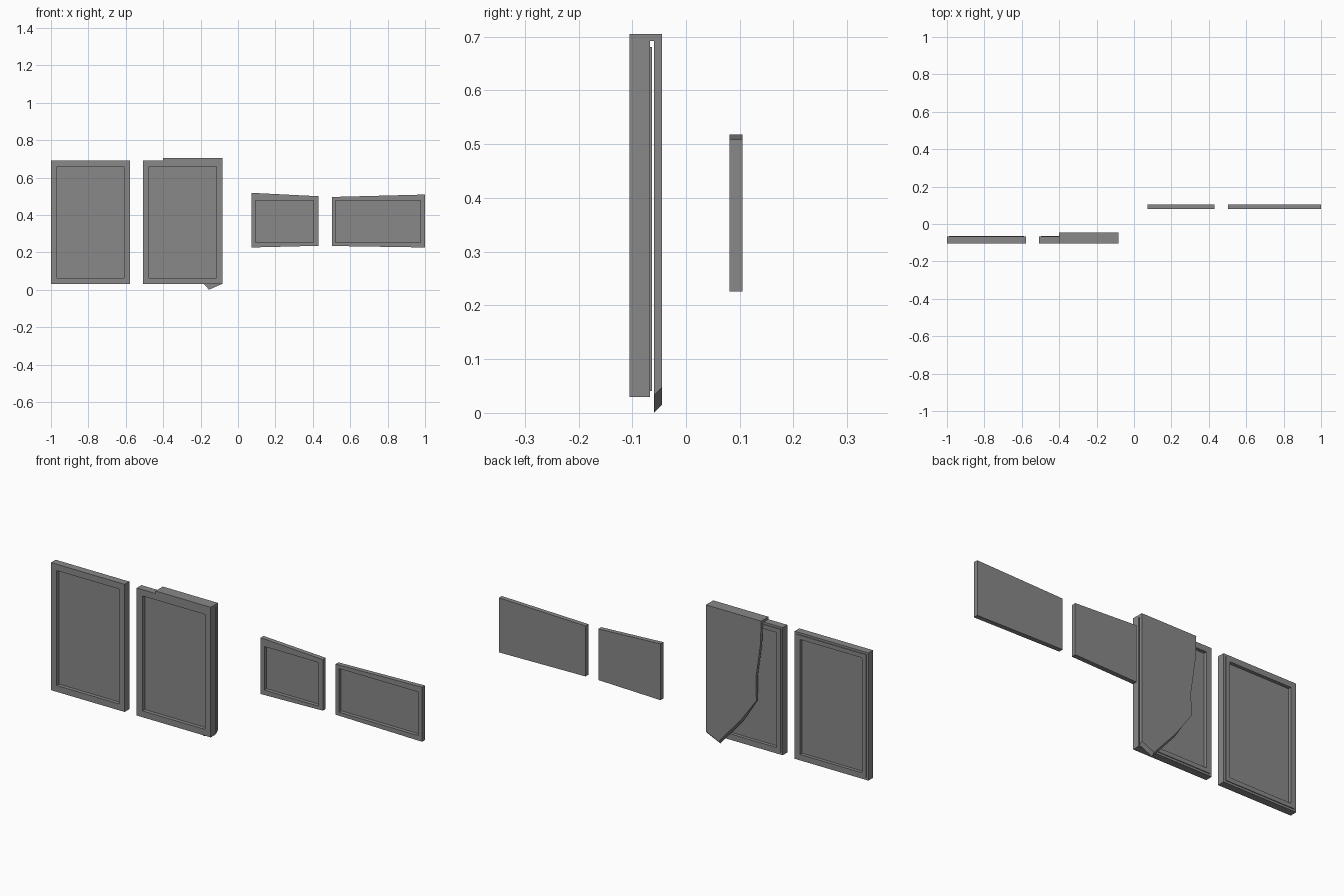
import bpy
import bmesh

cube = bpy.data.objects.get("Cube")
if cube:
    bpy.data.objects.remove(cube, do_unlink=True)

grey = bpy.data.materials.new("stone grey")
grey.use_nodes = True
COLOUR = (0.25, 0.25, 0.25, 1)
grey.diffuse_color = COLOUR
grey.node_tree.nodes["Principled BSDF"].inputs["Base Color"].default_value = COLOUR


def rect(x0, x1, z0, z1, inset=0):
    return [(x0 + inset, z0 + inset), (x1 - inset, z0 + inset),
            (x1 - inset, z1 - inset), (x0 + inset, z1 - inset)]


def loft(name, rings, closed=False):
    """Join (outline, y) rings with quads; cap the ends or close into a loop."""
    bm = bmesh.new()
    loops = [[bm.verts.new((x, y, z)) for x, z in outline] for outline, y in rings]
    pairs = list(zip(loops, loops[1:]))
    if closed:
        pairs.append((loops[-1], loops[0]))
    else:
        bm.faces.new(loops[0])
        bm.faces.new(loops[-1])
    for a, b in pairs:
        n = len(a)
        for i in range(n):
            j = (i + 1) % n
            bm.faces.new((a[i], a[j], b[j], b[i]))
    bmesh.ops.recalc_face_normals(bm, faces=bm.faces)
    mesh = bpy.data.meshes.new(name)
    bm.to_mesh(mesh)
    bm.free()
    mesh.materials.append(grey)
    obj = bpy.data.objects.new(name, mesh)
    bpy.context.scene.collection.objects.link(obj)
    return obj


FRONT, BODY_BACK, LIP_BACK = -0.105, -0.067, -0.063
BOTTOM, TOP = 0.03, 0.692


# Two tall picture frames with a stepped back lip and a thin panel inside
def picture_frame(name, x0, x1):
    outer = rect(x0, x1, BOTTOM, TOP)
    lip = rect(x0, x1, BOTTOM, TOP, 0.011)
    inner = rect(x0, x1, BOTTOM, TOP, 0.033)
    loft(name + "_frame", [(outer, FRONT), (outer, BODY_BACK), (lip, BODY_BACK),
                           (lip, LIP_BACK), (inner, LIP_BACK), (inner, FRONT)], closed=True)
    loft(name + "_panel", [(inner, -0.086), (inner, -0.08)])


picture_frame("plain_picture", -1.0, -0.577)
picture_frame("covered_picture", -0.508, -0.083)

# Torn sheet hanging behind the second frame, hooked over its top
tear = [(-0.083, 0.705), (-0.4, 0.705), (-0.395, 0.58), (-0.37, 0.405), (-0.372, 0.285)]
hem_back = [(-0.285, 0.163), (-0.155, 0.015), (-0.083, 0.047)]
hem_front = [(x, z - 0.015) for x, z in hem_back]
loft("torn_sheet", [(tear + hem_front, -0.06), (tear + hem_back, -0.045)])
hook = rect(-0.4, -0.083, TOP, 0.705)
loft("sheet_hook", [(hook, FRONT), (hook, -0.06)])


# Two low plaques with slanted outlines, recessed fronts and flat backs
def plaque(name, outline, opening):
    loft(name, [(outline, 0.105), (outline, 0.081), (opening, 0.081), (opening, 0.1)])


plaque("short_plaque",
       [(0.073, 0.226), (0.43, 0.235), (0.43, 0.5), (0.073, 0.518)],
       rect(0.094, 0.405, 0.252, 0.478))
plaque("long_plaque",
       [(0.503, 0.234), (1.0, 0.226), (1.0, 0.509), (0.503, 0.496)],
       rect(0.522, 0.977, 0.252, 0.478))
